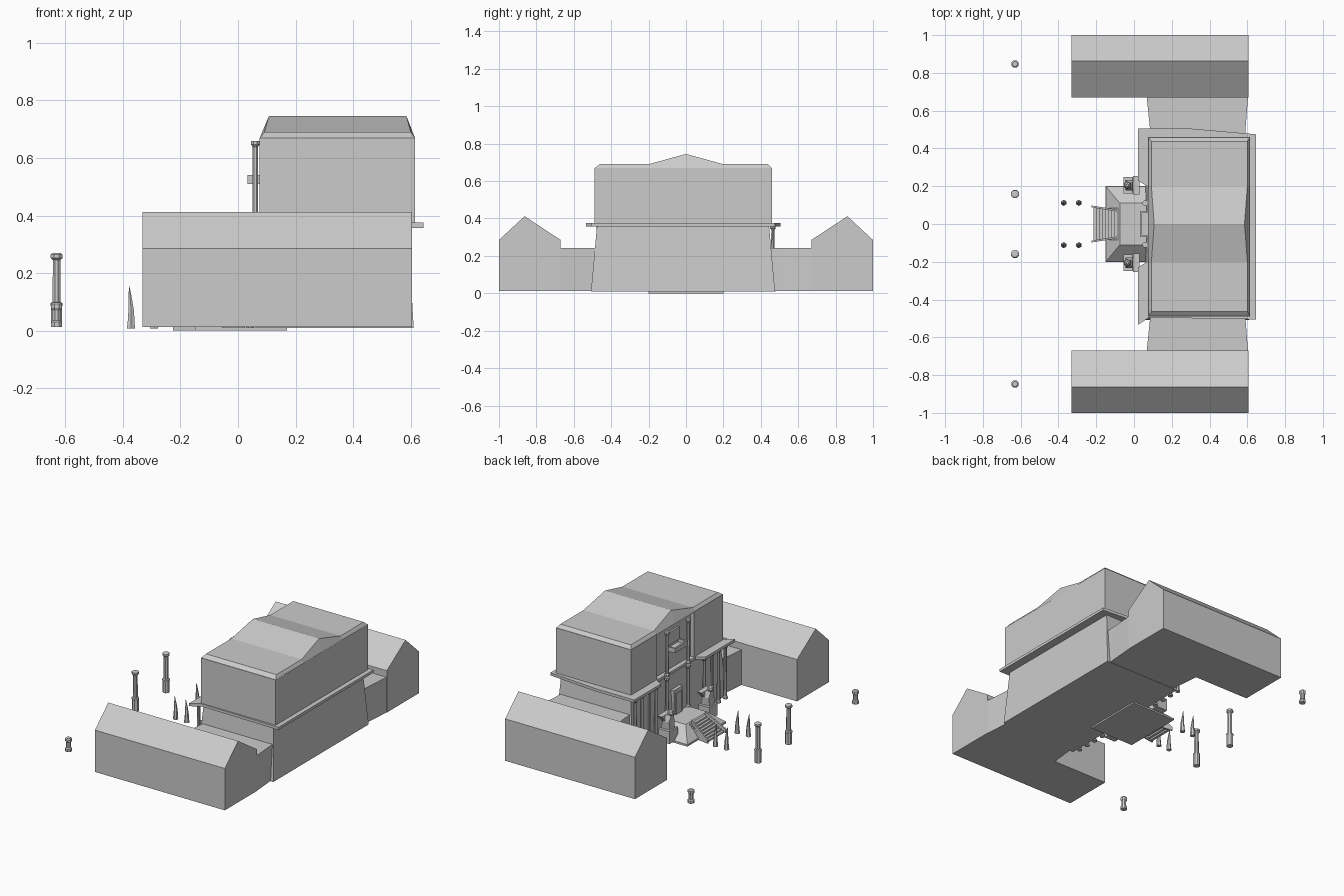
import bpy, bmesh, math

if "Cube" in bpy.data.objects:
    bpy.data.objects.remove(bpy.data.objects["Cube"])


def loft(name, rings):
    """Closed solid through equally long rings of points."""
    bm = bmesh.new()
    vs = [[bm.verts.new(p) for p in r] for r in rings]
    n = len(rings[0])
    for a, b in zip(vs, vs[1:]):
        for i in range(n):
            j = (i + 1) % n
            bm.faces.new((a[i], a[j], b[j], b[i]))
    bm.faces.new(vs[0][::-1])
    bm.faces.new(vs[-1])
    bmesh.ops.recalc_face_normals(bm, faces=bm.faces)
    me = bpy.data.meshes.new(name)
    bm.to_mesh(me)
    bm.free()
    ob = bpy.data.objects.new(name, me)
    bpy.context.collection.objects.link(ob)
    return ob


def rect(x0, x1, y0, y1, z):
    return [(x0, y0, z), (x1, y0, z), (x1, y1, z), (x0, y1, z)]


def box(name, x0, x1, y0, y1, z0, z1):
    return loft(name, [rect(x0, x1, y0, y1, z0), rect(x0, x1, y0, y1, z1)])


def plan(name, pts, z0, z1):
    return loft(name, [[(x, y, z) for x, y in pts] for z in (z0, z1)])


def lathe(name, x, y, prof, n=8):
    """Turned part from (radius, z) pairs; optional x drift as third value."""
    rings = []
    for p in prof:
        dx = p[2] if len(p) > 2 else 0
        rings.append([(x + dx + p[0] * math.cos((i + .5) * math.tau / n),
                       y + p[0] * math.sin((i + .5) * math.tau / n), p[1])
                      for i in range(n)])
    return loft(name, rings)


def column(name, x, y, z0, z1, r):
    lathe(name, x, y, [(r * 1.4, z0), (r * 1.4, z0 + .012), (r, z0 + .018),
                       (r * .9, z1 - .02), (r * 1.45, z1 - .012), (r * 1.45, z1)])


# Lower storey with battered walls
loft("lower_storey", [rect(.06, .61, -.508, .476, .01), rect(.085, .59, -.476, .444, .36)])

# Ledge between storeys, notched over the entrance
plan("ledge", [(.02, -.535), (.08, -.495), (.645, -.505), (.645, .475), (.3, .505),
               (.02, .505), (.02, .23), (.07, .2), (.07, -.2), (.02, -.23)], .357, .375)

# Upper storey with recessed centre bay
plan("upper_storey", [(.075, -.49), (.615, -.49), (.615, .46), (.075, .46), (.075, .19),
                      (.1, .19), (.1, -.19), (.075, -.19)], .37, .67)

# Roof: bevelled eaves with a shallow central gable
ys_low = [-.49, -.2, 0, .2, .46]
roof_top = [(-.462, .69, 0), (-.2, .69, 0), (0, .745, .015), (.2, .69, 0), (.438, .69, 0)]
bm = bmesh.new()
f_lo = [bm.verts.new((.075, y, .668)) for y in ys_low]
b_lo = [bm.verts.new((.615, y, .668)) for y in ys_low]
f_hi = [bm.verts.new((.092 + d, y, z)) for y, z, d in roof_top]
b_hi = [bm.verts.new((.6 - d, y, z)) for y, z, d in roof_top]
for i in range(4):
    for p, q in ((f_lo, f_hi), (f_hi, b_hi), (b_hi, b_lo), (b_lo, f_lo)):
        bm.faces.new((p[i], p[i + 1], q[i + 1], q[i]))
for i in (0, 4):
    bm.faces.new((f_lo[i], f_hi[i], b_hi[i], b_lo[i]))
bmesh.ops.recalc_face_normals(bm, faces=bm.faces)
me = bpy.data.meshes.new("roof")
bm.to_mesh(me)
bm.free()
bpy.context.collection.objects.link(bpy.data.objects.new("roof", me))

# Entrance base slab, sloped platform and landing
box("entrance_slab", -.15, .17, -.2, .2, 0, .012)
loft("entrance_platform", [rect(-.15, .1, -.2, .2, .01), rect(-.075, .1, -.11, .11, .09)])

# Stairs
N = 8
for i in range(N):
    x = -.215 + i * .016
    box("stair_step", x, x + .018, -.085, .085, .085 * i / N, .085 * (i + 1) / N)

# Doors, window and balcony
box("door_frame", .055, .09, -.045, .045, .09, .25)
box("door", .05, .07, -.028, .028, .09, .225)
box("upper_window", .088, .11, -.06, .06, .54, .62)
box("balcony_floor", .035, .11, -.065, .065, .51, .518)
box("balcony_front", .033, .043, -.068, .068, .51, .54)

for s in (-1, 1):
    # Side wings with off-centre ridge
    prof = [(.67, .012), (1, .012), (1, .285), (.863, .412), (.67, .285)]
    loft("side_wing", [[(x, s * y, z) for y, z in prof] for x in (-.332, .605)])
    # Linking blocks
    plan("link_block", [(.088, s * .44), (.085, s * .5), (.067, s * .675),
                        (.604, s * .675), (.59, s * .5), (.588, s * .44)], .012, .242)
    box("balcony_side", .04, .105, s * .063 - .005, s * .063 + .005, .51, .54)
    # Stair stringers
    loft("stair_stringer", [
        [(-.225, s * .088, 0), (-.225, s * .098, 0), (-.225, s * .098, .022), (-.225, s * .088, .022)],
        [(-.09, s * .066, .0), (-.09, s * .076, .0), (-.09, s * .076, .11), (-.09, s * .066, .11)]])
    # Columns and pilasters
    for y in (.25, .325, .395, .465):
        column("portico_column", .042, s * y, .01, .36, .011)
    column("lower_pilaster", .06, s * .11, .085, .36, .011)
    column("upper_pilaster", .06, s * .11, .37, .658, .011)
    # Crouching guardian statues on pedestals
    box("statue_pedestal", -.055, .025, s * .205 - .043, s * .205 + .043, .01, .09)
    loft("statue_body", [
        rect(-.045, .02, s * .205 - .025, s * .205 + .025, .09),
        rect(-.04, .005, s * .205 - .028, s * .205 + .028, .14),
        rect(-.045, -.01, s * .205 - .014, s * .205 + .014, .18)])
    lathe("statue_head", -.035, s * .205, [(.01, .175), (.021, .188), (.018, .205), (.007, .215)], 6)
    loft("statue_wings", [
        rect(-.012, .012, s * .205 - .02, s * .205 + .02, .13),
        rect(-.005, .03, s * .205 - .05, s * .205 + .05, .175)])
    # Curved tusks along the approach
    for x in (-.372, -.292):
        lathe("tusk", x, s * .112, [(.016, .008), (.014, .03, .001), (.011, .07, .001),
                                    (.007, .11, -.002), (.001, .155, -.006)], 6)
    # Tall gate posts and short end posts
    tall = [(.021, .012), (.021, .085), (.023, .088), (.023, .096), (.015, .1), (.014, .245),
            (.022, .252), (.022, .265), (.014, .27)]
    short = [(.021, .012), (.021, .03), (.015, .036), (.015, .07), (.021, .078),
             (.021, .092), (.014, .098)]
    lathe("tall_gate_post", -.63, s * .158, tall)
    lathe("short_gate_post", -.63, s * .847, short)
